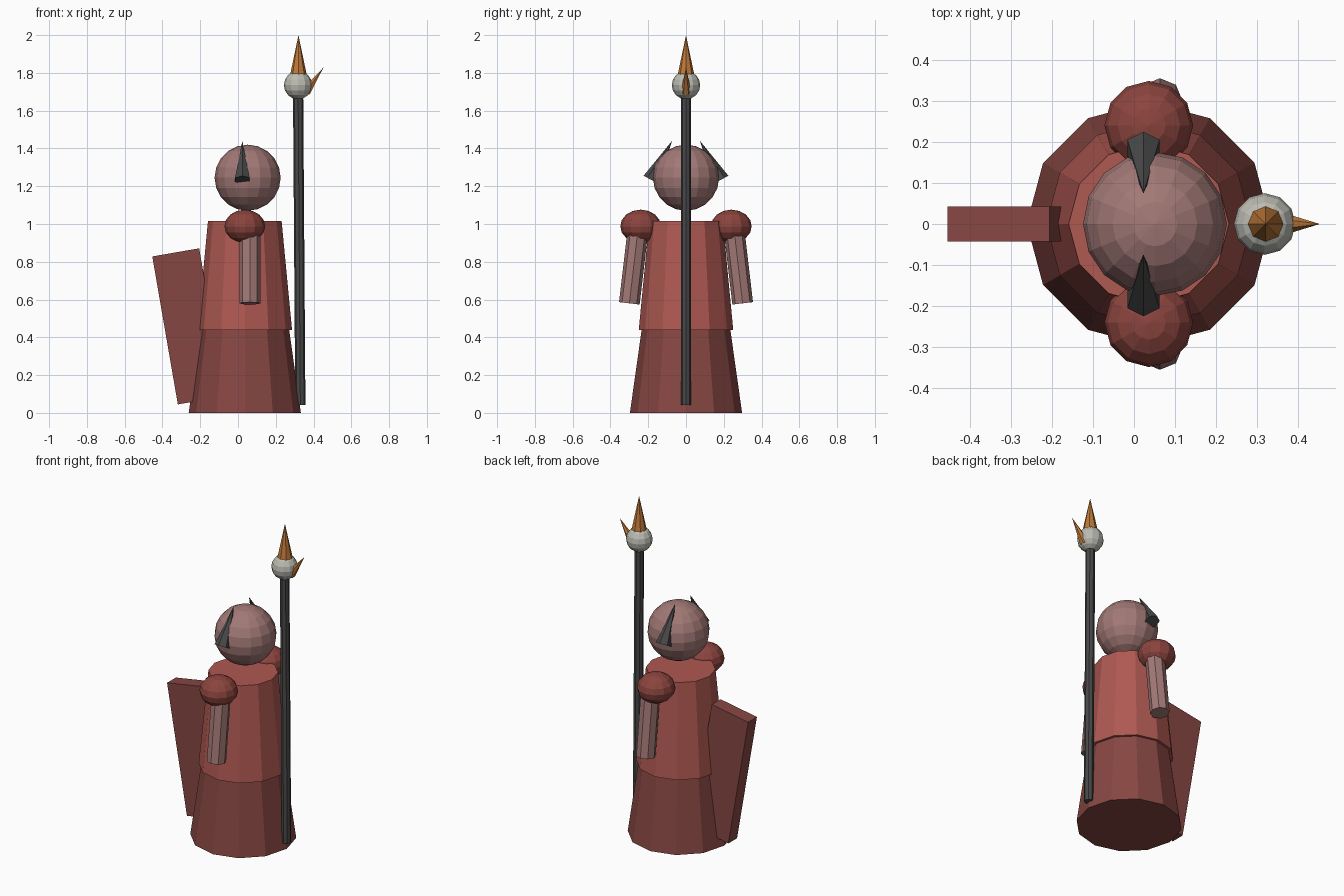
import bpy
from math import radians
from mathutils import Vector

if "Cube" in bpy.data.objects:
    bpy.data.objects.remove(bpy.data.objects["Cube"])


def material(name, rgb):
    m = bpy.data.materials.new(name)
    m.diffuse_color = (*rgb, 1)
    m.use_nodes = True
    m.node_tree.nodes["Principled BSDF"].inputs["Base Color"].default_value = m.diffuse_color
    return m


ROBE = material("robe_red", (0.43, 0.10, 0.085))
SKIRT = material("dark_red", (0.24, 0.062, 0.055))
PAD = material("pad_red", (0.26, 0.058, 0.048))
SKIN = material("skin", (0.36, 0.19, 0.18))
DARK = material("dark_grey", (0.065, 0.065, 0.065))
ORB = material("pale_stone", (0.50, 0.50, 0.45))
GOLD = material("orange_metal", (0.52, 0.19, 0.04))


def finish(name, mat):
    ob = bpy.context.object
    ob.name = name
    ob.data.materials.append(mat)
    return ob


def taper(name, start, end, r1, r2, sides, mat):
    """Flat-sided cone or cylinder running from start to end."""
    a, b = Vector(start), Vector(end)
    bpy.ops.mesh.primitive_cone_add(vertices=sides, radius1=r1, radius2=r2,
                                    depth=(b - a).length, location=(a + b) / 2)
    ob = finish(name, mat)
    ob.rotation_euler = Vector((0, 0, 1)).rotation_difference(b - a).to_euler()
    return ob


def ball(name, loc, radii, segments, rings, mat):
    bpy.ops.mesh.primitive_uv_sphere_add(segments=segments, ring_count=rings,
                                         radius=1, location=loc)
    ob = finish(name, mat)
    ob.scale = radii
    return ob


# Body
CX = 0.036
taper("skirt", (CX, 0, 0), (CX, 0, 0.46), 0.297, 0.232, 12, SKIRT)
taper("torso", (CX, 0, 0.44), (CX, 0, 1.015), 0.25, 0.195, 12, ROBE)
ball("head", (0.051, 0, 1.245), (0.175, 0.175, 0.175), 16, 10, SKIN)

# Paired parts
for side, s in (("right", -1), ("left", 1)):
    ball("shoulder_" + side, (CX, s * 0.24, 0.988), (0.108, 0.108, 0.088), 12, 8, PAD)
    taper("arm_" + side, (0.063, s * 0.30, 0.58), (0.063, s * 0.253, 0.98),
          0.055, 0.055, 8, SKIN)
    taper("horn_" + side, (0.023, s * 0.185, 1.234), (0.023, s * 0.074, 1.44),
          0.045, 0, 6, DARK)

# Leaning slab on the back
bpy.ops.mesh.primitive_cube_add(size=1, location=(-0.262, 0, 0.458))
slab = finish("back_slab", SKIRT)
slab.scale = (0.252, 0.085, 0.795)
slab.rotation_euler = (0, radians(-9.8), 0)

# Staff with its spiked orb
taper("staff", (0.33, 0, 0.042), (0.318, 0, 1.72), 0.027, 0.027, 8, DARK)
ball("staff_orb", (0.318, 0, 1.735), (0.075, 0.075, 0.075), 12, 8, ORB)
taper("staff_spike", (0.32, 0, 1.775), (0.32, 0, 2.0), 0.047, 0, 8, GOLD)
taper("side_spike", (0.36, 0, 1.70), (0.452, 0, 1.828), 0.028, 0, 6, GOLD)
